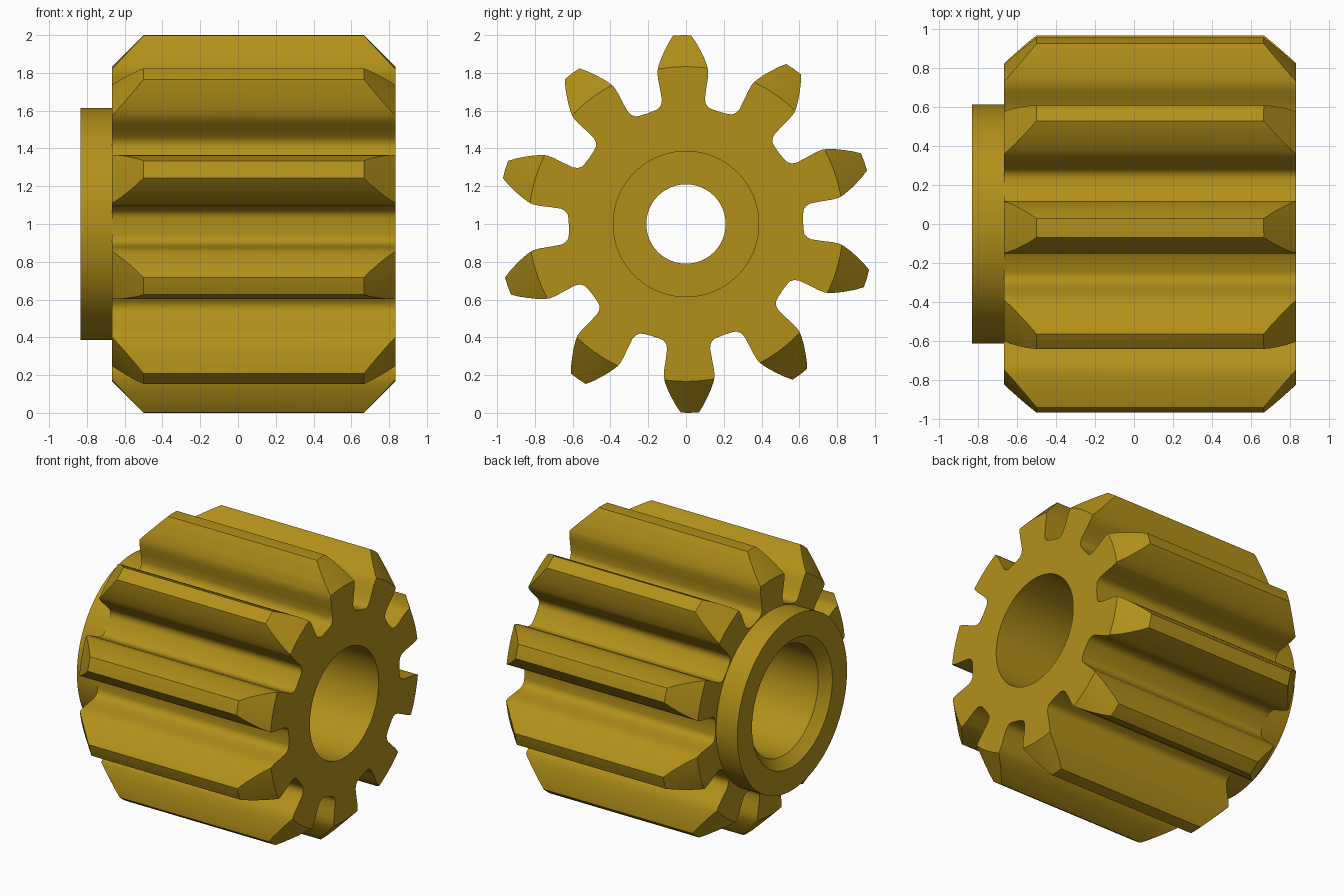
import bpy, bmesh, math
from mathutils import Matrix, Vector

cube = bpy.data.objects.get("Cube")
if cube:
    bpy.data.objects.remove(cube, do_unlink=True)

TEETH = 10
TWIST = math.radians(1.2)
GEAR_BACK, GEAR_FRONT = -0.667, 0.833


def finish(name, bm):
    bmesh.ops.recalc_face_normals(bm, faces=bm.faces[:])
    mesh = bpy.data.meshes.new(name)
    bm.to_mesh(mesh)
    bm.free()
    obj = bpy.data.objects.new(name, mesh)
    obj.location.z = 1
    bpy.context.collection.objects.link(obj)
    return obj


def lathe(name, profile, steps=128):
    """Revolve (x, radius) points around the x axis and cap both ends."""
    bm = bmesh.new()
    rings = []
    for x, r in profile:
        angles = [math.tau * i / steps for i in range(steps)]
        rings.append([bm.verts.new((x, r * math.cos(a), r * math.sin(a))) for a in angles])
    for a, b in zip(rings, rings[1:]):
        for i in range(steps):
            j = (i + 1) % steps
            bm.faces.new((a[i], a[j], b[j], b[i]))
    bm.faces.new(rings[0])
    bm.faces.new(rings[-1])
    return finish(name, bm)


def combine(target, tool, operation):
    mod = target.modifiers.new(operation.title(), "BOOLEAN")
    mod.operation, mod.solver, mod.object = operation, "EXACT", tool
    bpy.context.view_layer.objects.active = target
    bpy.ops.object.modifier_apply(modifier=mod.name)
    bpy.data.objects.remove(tool, do_unlink=True)


# Half a tooth, from root fillet to tip: (height from axis, half width)
flank = [(0.605, 0.15), (0.615, 0.131), (0.635, 0.118), (0.66, 0.114),
         (0.72, 0.123), (0.77, 0.132), (0.81, 0.135), (0.84, 0.128),
         (0.88, 0.113), (0.92, 0.094), (0.96, 0.073), (0.998, 0.048)]
tooth = [(h, -w) for h, w in flank] + [(1.0, 0)] + [(h, w) for h, w in reversed(flank)]

# Toothed prism
bm = bmesh.new()
outline = []
for k in range(TEETH):
    turn = Matrix.Rotation(math.pi / 2 + TWIST + k * math.tau / TEETH, 3, "X")
    valley = Matrix.Rotation(math.pi / TEETH, 3, "X") @ Vector((0, 0.62, 0))
    points = [Vector((GEAR_BACK, h, w)) for h, w in tooth]
    points.append(valley + Vector((GEAR_BACK, 0, 0)))
    outline += [bm.verts.new(turn @ p) for p in points]
end = bm.faces.new(outline)
ext = bmesh.ops.extrude_face_region(bm, geom=[end], use_keep_orig=True)
moved = [g for g in ext["geom"] if isinstance(g, bmesh.types.BMVert)]
bmesh.ops.translate(bm, verts=moved, vec=(GEAR_FRONT - GEAR_BACK, 0, 0))
pinion = finish("pinion_gear", bm)

# Bevelled tooth ends
barrel = lathe("bevel_envelope", [(-0.717, 0.783), (-0.45, 1.05), (0.616, 1.05), (0.883, 0.783)])
combine(pinion, barrel, "INTERSECT")

# Rear hub
hub = lathe("rear_hub", [(-0.833, 0.615), (-0.6, 0.615)])
combine(pinion, hub, "UNION")

# Stepped bore with a countersunk rear mouth
bore = lathe("bore_cutter", [(-0.9, 0.517), (-0.768, 0.385), (-0.17, 0.385), (-0.17, 0.21),
                             (0.17, 0.21), (0.17, 0.385), (0.9, 0.385)])
combine(pinion, bore, "DIFFERENCE")

# Brass material
brass = bpy.data.materials.new("brass")
colour = (0.45, 0.28, 0.01, 1)
brass.diffuse_color = colour
brass.use_nodes = True
brass.node_tree.nodes["Principled BSDF"].inputs["Base Color"].default_value = colour
pinion.data.materials.clear()
pinion.data.materials.append(brass)

bpy.ops.object.select_all(action="DESELECT")
pinion.select_set(True)
bpy.context.view_layer.objects.active = pinion
bpy.ops.object.shade_smooth_by_angle(angle=math.radians(30))
